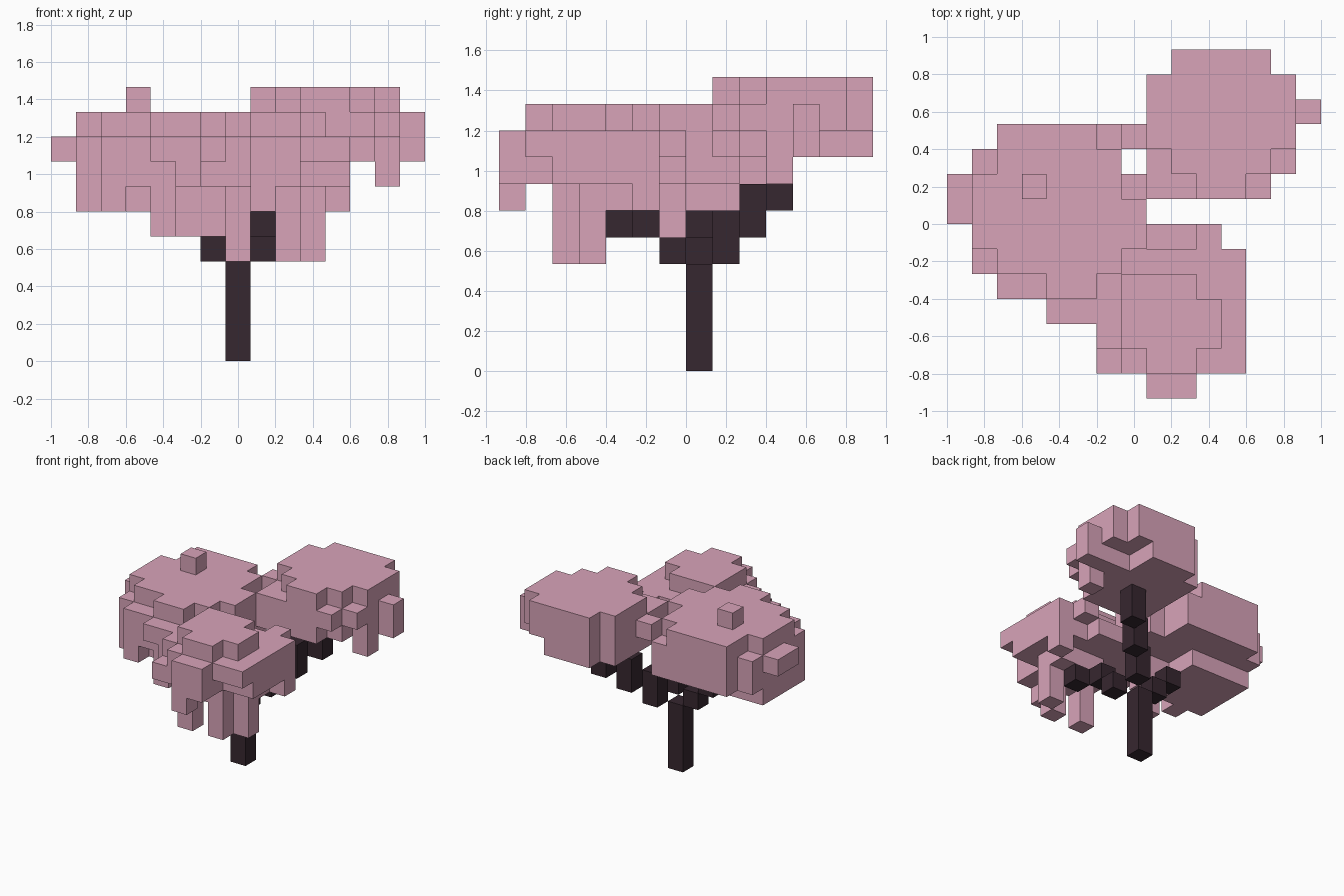
import bpy
import bmesh
from mathutils import Vector

cube = bpy.data.objects.get("Cube")
if cube:
    bpy.data.objects.remove(cube, do_unlink=True)

CELL = 2 / 15
ORIGIN = Vector((-7.5, -7, 0))


def make_material(name, colour):
    material = bpy.data.materials.new(name)
    material.use_nodes = True
    material.diffuse_color = (*colour, 1)
    shader = material.node_tree.nodes["Principled BSDF"]
    shader.inputs["Base Color"].default_value = (*colour, 1)
    shader.inputs["Roughness"].default_value = 0.9
    return material


def fill(boxes):
    """Collect the grid cells covered by inclusive (x, x, y, y, z, z) boxes."""
    cells = set()
    for x0, x1, y0, y1, z0, z1 in boxes:
        cells.update((x, y, z)
                     for x in range(x0, x1 + 1)
                     for y in range(y0, y1 + 1)
                     for z in range(z0, z1 + 1))
    return cells


def build_blocks(name, boxes, material):
    """Skin the union of the boxes with only its outer faces."""
    cells = fill(boxes)
    bm = bmesh.new()
    for cell in sorted(cells):
        for axis in range(3):
            for side in (-1, 1):
                neighbour = list(cell)
                neighbour[axis] += side
                if tuple(neighbour) in cells:
                    continue
                normal, u, v = Vector(), Vector(), Vector()
                normal[axis] = side / 2
                u[(axis + 1) % 3] = side / 2
                v[(axis + 2) % 3] = 1 / 2
                centre = Vector(cell) + Vector((0.5, 0.5, 0.5)) + normal
                corners = (centre - u - v, centre + u - v,
                           centre + u + v, centre - u + v)
                bm.faces.new([bm.verts.new((c + ORIGIN) * CELL) for c in corners])
    bmesh.ops.remove_doubles(bm, verts=bm.verts, dist=CELL / 100)
    bmesh.ops.dissolve_limit(bm, angle_limit=0.01, verts=bm.verts, edges=bm.edges)
    mesh = bpy.data.meshes.new(name)
    bm.to_mesh(mesh)
    bm.free()
    mesh.materials.append(material)
    obj = bpy.data.objects.new(name, mesh)
    bpy.context.collection.objects.link(obj)
    return obj


bark = make_material("dark bark", (0.037, 0.02, 0.029))
blossom = make_material("dusty pink blossom", (0.69, 0.37, 0.485))

# Trunk and the three stepped branches
build_blocks("trunk", [(7, 7, 7, 7, 0, 3)], bark)
build_blocks("back_branch", [
    (8, 8, 8, 8, 4, 5),
    (9, 9, 9, 9, 5, 6),
    (10, 10, 10, 10, 6, 7),
], bark)
build_blocks("front_branch", [
    (8, 8, 6, 6, 4, 4),
    (8, 8, 5, 5, 5, 5),
    (9, 9, 4, 4, 5, 5),
], bark)
build_blocks("side_branch", [
    (6, 6, 7, 7, 4, 4),
    (5, 5, 7, 7, 5, 5),
], bark)

# High canopy at the back
build_blocks("back_canopy", [
    (8, 12, 9, 11, 8, 9),
    (8, 11, 12, 12, 8, 9),
    (8, 11, 8, 8, 8, 9),
    (9, 11, 13, 13, 8, 10),
    (12, 12, 12, 13, 9, 10),
    (8, 13, 10, 12, 10, 10),
    (9, 12, 9, 9, 10, 10),
    (10, 11, 8, 8, 10, 10),
    # bumps and hanging tufts
    (12, 12, 8, 8, 9, 9),
    (13, 13, 9, 12, 9, 9),
    (13, 13, 10, 10, 7, 9),
    (13, 13, 11, 11, 8, 9),
    (14, 14, 11, 11, 8, 9),
], blossom)

# Wide canopy on the right
build_blocks("side_canopy", [
    (2, 5, 5, 10, 7, 9),
    (2, 4, 5, 8, 6, 6),
    (1, 1, 6, 8, 7, 9),
    (6, 6, 5, 9, 7, 9),
    (7, 7, 6, 7, 7, 9),
    (4, 5, 4, 4, 7, 9),
    (2, 3, 4, 4, 7, 8),
    (1, 1, 5, 9, 7, 8),
    (1, 1, 5, 8, 6, 6),
    # bumps and hanging tufts
    (0, 0, 7, 8, 8, 8),
    (3, 3, 8, 8, 10, 10),
    (2, 2, 4, 4, 6, 6),
    (4, 5, 3, 3, 8, 8),
    (5, 5, 3, 3, 7, 7),
    (4, 4, 4, 4, 5, 6),
    (5, 6, 6, 6, 5, 6),
    (6, 6, 10, 10, 7, 8),
    (7, 7, 10, 10, 9, 9),
    (7, 7, 8, 8, 7, 8),
], blossom)

# Low canopy at the front
build_blocks("front_canopy", [
    (7, 10, 2, 5, 7, 8),
    (8, 9, 2, 4, 6, 6),
    (10, 10, 3, 4, 6, 6),
    (6, 6, 2, 4, 7, 8),
    (11, 11, 1, 5, 8, 8),
    (11, 11, 2, 5, 7, 7),
    (8, 9, 1, 1, 7, 9),
    (7, 10, 2, 3, 9, 9),
    (7, 9, 4, 4, 9, 9),
    # bumps and hanging tufts
    (11, 11, 5, 5, 6, 6),
    (8, 9, 0, 0, 7, 8),
    (8, 8, 0, 0, 6, 6),
    (10, 10, 1, 1, 8, 8),
    (6, 7, 1, 1, 7, 7),
    (7, 7, 1, 1, 8, 8),
    (8, 9, 6, 6, 7, 7),
    (10, 10, 6, 6, 8, 8),
    (7, 7, 2, 2, 4, 6),
    (9, 9, 2, 2, 4, 5),
    (10, 10, 3, 3, 4, 5),
], blossom)
